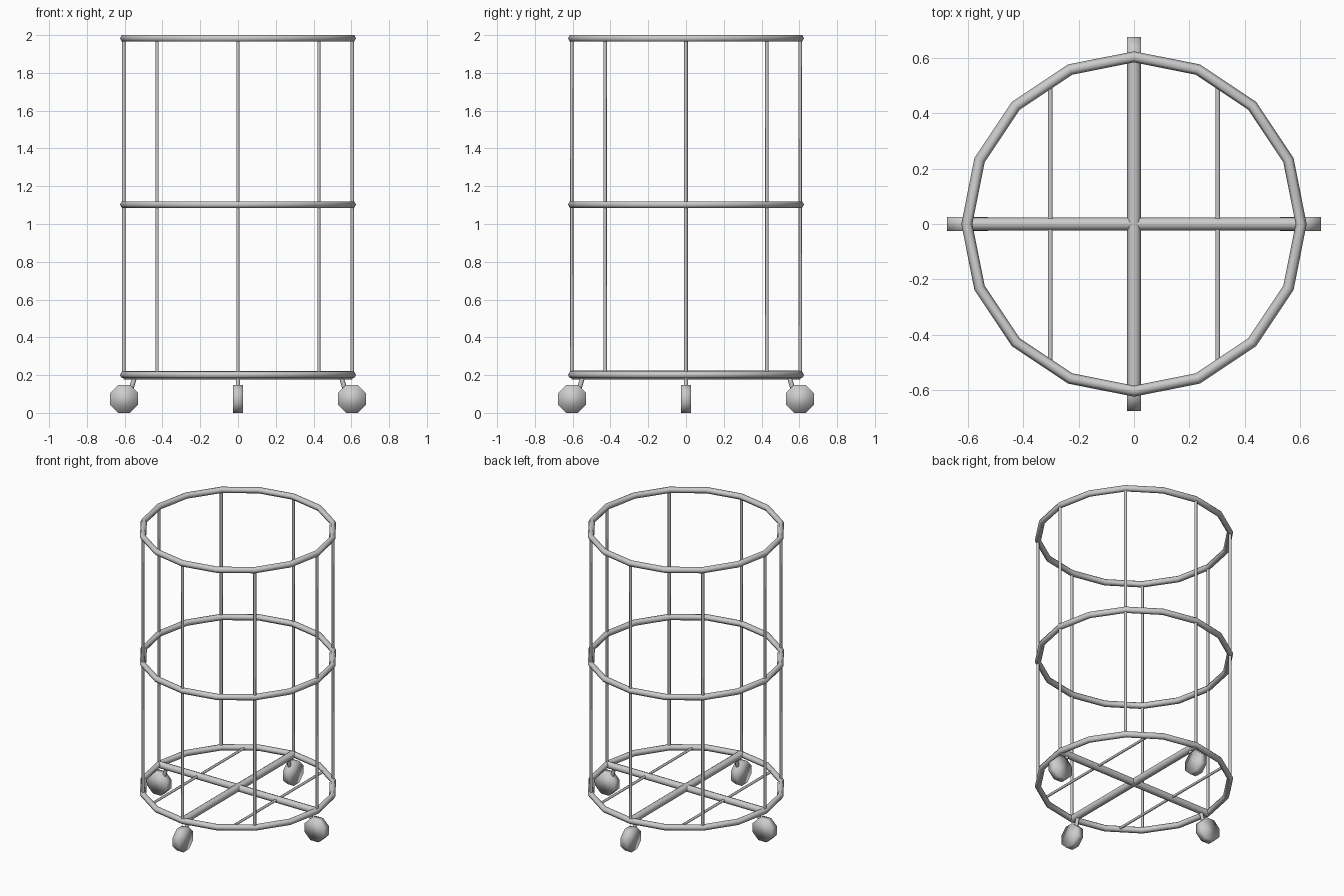
import bpy
from math import cos, sin, pi, radians
from mathutils import Vector

if "Cube" in bpy.data.objects:
    bpy.data.objects.remove(bpy.data.objects["Cube"])

R = 0.605          # ring radius
Z_LOW, Z_MID, Z_TOP = 0.201, 1.103, 1.983


def smooth(ob, angle=65):
    bpy.ops.object.shade_smooth_by_angle(angle=radians(angle))
    return ob


def rod(name, a, b, r, sides=6):
    """Straight tube between two points."""
    a, b = Vector(a), Vector(b)
    d = b - a
    bpy.ops.mesh.primitive_cylinder_add(vertices=sides, radius=r, depth=d.length,
                                        location=(a + b) / 2)
    ob = bpy.context.object
    ob.name = name
    ob.rotation_euler = d.to_track_quat('Z', 'Y').to_euler()
    return smooth(ob)


# Three 16-sided hoops
for name, z in (("bottom_ring", Z_LOW), ("middle_ring", Z_MID), ("top_ring", Z_TOP)):
    bpy.ops.mesh.primitive_torus_add(major_radius=R, minor_radius=0.02,
                                     major_segments=16, minor_segments=6,
                                     location=(0, 0, z))
    bpy.context.object.name = name
    smooth(bpy.context.object)

# Eight upright wires
for i in range(8):
    x, y = R * cos(i * pi / 4), R * sin(i * pi / 4)
    rod(f"upright_{i}", (x, y, Z_LOW), (x, y, Z_TOP), 0.0095)

# Base cross bars and thin floor wires
rod("cross_bar_x", (-R, 0, Z_LOW - 0.002), (R, 0, Z_LOW - 0.002), 0.0235, 8)
rod("cross_bar_y", (0, -R, Z_LOW), (0, R, Z_LOW), 0.0245, 8)
for s in (-1, 1):
    rod("floor_wire", (s * 0.303, -0.52, Z_LOW), (s * 0.303, 0.52, Z_LOW), 0.009)

# Four casters: slanted stem and octagonal wheel rolling outward
for i in range(4):
    a = i * pi / 2
    c, s = cos(a), sin(a)
    rod(f"caster_stem_{i}", (0.544 * c, 0.544 * s, 0.2), (0.581 * c, 0.581 * s, 0.075), 0.0125)
    bpy.ops.mesh.primitive_cylinder_add(vertices=8, radius=0.0805, depth=0.052)
    wheel = bpy.context.object
    wheel.name = f"caster_wheel_{i}"
    # turn the octagon so a flat side rests on the ground
    for v in wheel.data.vertices:
        x, y, z = v.co
        k = pi / 8
        v.co = (x * cos(k) - y * sin(k), x * sin(k) + y * cos(k), z)
    wheel.rotation_euler = (pi / 2, 0, a)
    wheel.location = (0.603 * c, 0.603 * s, 0.0744)
    smooth(wheel, 100)
